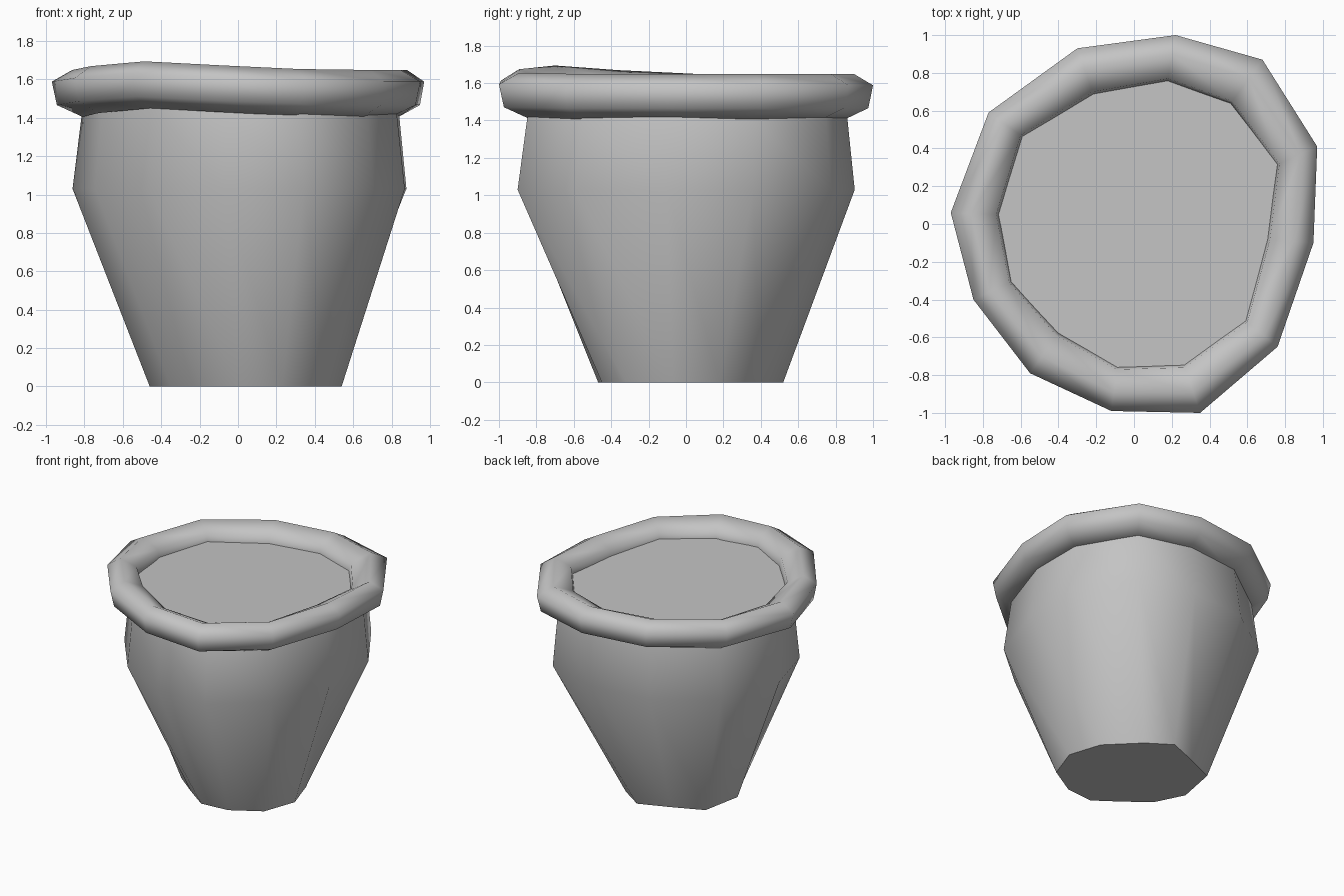
import bpy, bmesh, math
from mathutils import Vector

cube = bpy.data.objects.get("Cube")
if cube:
    bpy.data.objects.remove(cube, do_unlink=True)

clay = bpy.data.materials.new("grey_clay")
clay.use_nodes = True
clay.diffuse_color = (0.55, 0.55, 0.55, 1)
clay.node_tree.nodes["Principled BSDF"].inputs["Base Color"].default_value = clay.diffuse_color

# Uneven hand-made outline: rim outer corner, rim inner corner, base corner, rim lift
OUTLINE = [
    ((0.22, 1.0), (0.18, 0.77), (0.06, 0.52), 0),
    ((0.68, 0.87), (0.52, 0.65), (0.24, 0.4), 0),
    ((0.97, 0.41), (0.77, 0.32), (0.46, 0.18), 0),
    ((0.95, -0.1), (0.72, -0.08), (0.54, -0.07), 0),
    ((0.76, -0.65), (0.6, -0.52), (0.45, -0.32), 0),
    ((0.35, -1.0), (0.27, -0.76), (0.23, -0.45), 0.005),
    ((-0.12, -0.99), (-0.09, -0.77), (0.01, -0.47), 0.025),
    ((-0.55, -0.79), (-0.41, -0.59), (-0.17, -0.34), 0.045),
    ((-0.85, -0.4), (-0.66, -0.31), (-0.35, -0.2), 0.02),
    ((-0.97, 0.06), (-0.73, 0.05), (-0.46, 0.02), 0),
    ((-0.77, 0.59), (-0.6, 0.47), (-0.4, 0.33), 0),
    ((-0.3, 0.93), (-0.22, 0.7), (-0.17, 0.43), 0)]
RIM_Z, RIM_R, LEAN = 1.527, 0.122, 0.22


def loft(name, rings, closed, smooth_angle):
    """Skin a list of point rings; closed joins last to first, else cap both ends."""
    bm = bmesh.new()
    loops = [[bm.verts.new(p) for p in ring] for ring in rings]
    n = len(loops[0])
    pairs = list(zip(loops, loops[1:]))
    if closed:
        pairs.append((loops[-1], loops[0]))
    else:
        bm.faces.new(loops[0])
        bm.faces.new(loops[-1])
    for a, b in pairs:
        for i in range(n):
            j = (i + 1) % n
            bm.faces.new((a[i], a[j], b[j], b[i]))
    bmesh.ops.recalc_face_normals(bm, faces=bm.faces)
    mesh = bpy.data.meshes.new(name)
    bm.to_mesh(mesh)
    bm.free()
    mesh.materials.append(clay)
    obj = bpy.data.objects.new(name, mesh)
    bpy.context.collection.objects.link(obj)
    bpy.ops.object.select_all(action='DESELECT')
    obj.select_set(True)
    bpy.context.view_layer.objects.active = obj
    bpy.ops.object.shade_smooth_by_angle(angle=math.radians(smooth_angle))


# Rolled rim: an outward-leaning hexagonal section swept round the outline
rim = []
for outer, inner, base, lift in OUTLINE:
    o, i = Vector(outer), Vector(inner)
    mid, half = (o + i) / 2, (o - i) / 2
    section = []
    for k in range(6):
        a = math.radians(30 + 60 * k)
        p = mid + half * (math.cos(a) / math.cos(math.pi / 6) + LEAN * (math.sin(a) - 0.5))
        section.append((p.x, p.y, RIM_Z + lift + RIM_R * math.sin(a)))
    rim.append(section)
loft("rolled_rim", rim, True, 85)


# Pot wall rings follow the rim outline, slightly stretched along one diagonal
def wall(scale, skew, dx, dy, z, lift_factor):
    return [(x * scale + y * skew + dx, y * scale + x * skew + dy, z + lift * lift_factor)
            for (x, y), inner, base, lift in OUTLINE]


# Tapered pot body with a flat base and a filled top inside the rim
loft("pot_body", [
    [(*base, 0) for outer, inner, base, lift in OUTLINE],
    wall(0.9, -0.018, 0.012, 0.006, 1.03, 0),
    wall(0.855, -0.01, 0.015, 0.01, 1.41, 1),
    wall(0.84, 0, 0.01, 0.01, 1.53, 1)], False, 50)
